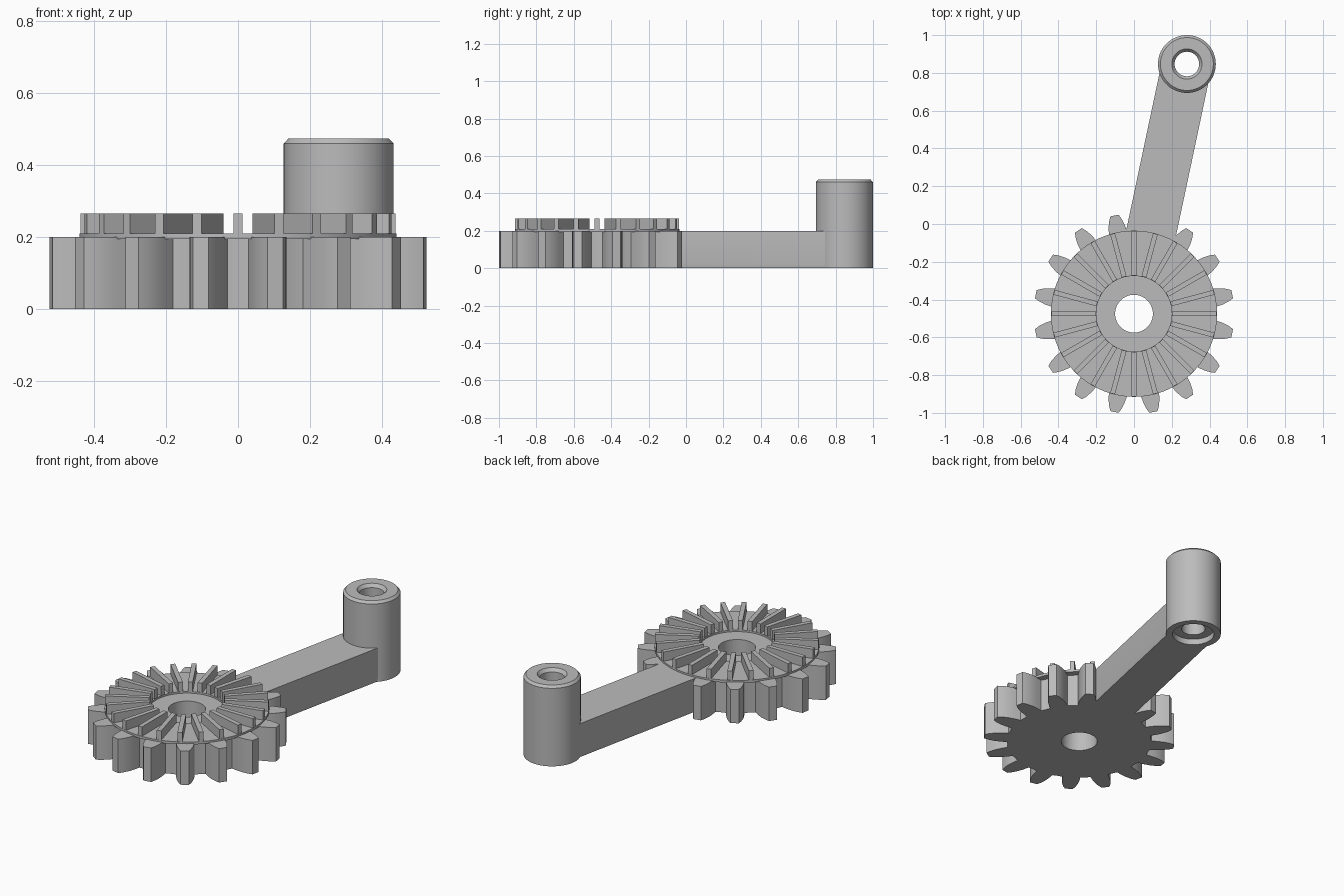
import bpy, bmesh, math
from mathutils import Matrix, Vector

cube = bpy.data.objects.get("Cube")
if cube:
    bpy.data.objects.remove(cube, do_unlink=True)

GEAR = Vector((0, -0.475, 0))
POST = Vector((0.28, 0.847, 0))
TAU = 2 * math.pi

grey = bpy.data.materials.new("plain grey")
grey.use_nodes = True
colour = (0.5, 0.5, 0.5, 1)
grey.diffuse_color = colour
grey.node_tree.nodes["Principled BSDF"].inputs["Base Color"].default_value = colour


def finish(name, bm, location):
    """Turn a bmesh into a named, shaded object."""
    bmesh.ops.recalc_face_normals(bm, faces=bm.faces)
    mesh = bpy.data.meshes.new(name)
    bm.to_mesh(mesh)
    bm.free()
    mesh.materials.append(grey)
    obj = bpy.data.objects.new(name, mesh)
    bpy.context.collection.objects.link(obj)
    obj.location = location
    bpy.ops.object.select_all(action='DESELECT')
    obj.select_set(True)
    bpy.context.view_layer.objects.active = obj
    bpy.ops.object.shade_smooth_by_angle(angle=math.radians(25))
    return obj


def skin_rings(bm, rings, closed=True):
    """Join rings of points with quads; closed also joins last to first."""
    rows = [[bm.verts.new(p) for p in ring] for ring in rings]
    n = len(rows[0])
    for k in range(len(rows) if closed else len(rows) - 1):
        a, b = rows[k], rows[(k + 1) % len(rows)]
        for i in range(n):
            j = (i + 1) % n
            bm.faces.new((a[i], a[j], b[j], b[i]))
    return rows


def lathe(name, profile, location, steps=72):
    """Spin a closed (radius, height) profile about z."""
    bm = bmesh.new()
    skin_rings(bm, [[(r * math.cos(TAU * i / steps), r * math.sin(TAU * i / steps), z)
                     for i in range(steps)] for r, z in profile])
    return finish(name, bm, location)


# Gear wheel: sixteen curved teeth around a plain bore
TEETH = 16
flank = [(0.40, 0.050), (0.44, 0.048), (0.47, 0.044), (0.505, 0.034), (0.53, 0.022)]
outline = []
for t in range(TEETH):
    axis = TAU * (t + 0.5) / TEETH
    tooth = [(r, -w) for r, w in flank] + [(r, w) for r, w in reversed(flank)]
    for r, w in tooth:
        outline.append((math.hypot(r, w), axis + math.atan2(w, r)))
    outline.append((0.40, axis + math.pi / TEETH))


def ring(points, z):
    return [(r * math.cos(a), r * math.sin(a), z) for r, a in points]


bore = [(0.10, a) for r, a in outline]
bm = bmesh.new()
skin_rings(bm, [ring(outline, 0), ring(outline, 0.2), ring(bore, 0.2), ring(bore, 0)])
finish("gear_wheel", bm, GEAR)

# Thin raised ring carrying the radial ribs
lathe("rib_plate", [(0.20, 0.195), (0.44, 0.195), (0.44, 0.21), (0.20, 0.21)], GEAR)

# Radial ribs
bm = bmesh.new()
for i in range(24):
    place = (Matrix.Rotation(TAU * i / 24, 4, 'Z') @ Matrix.Translation((0.32, 0, 0.235))
             @ Matrix.Diagonal((0.236, 0.026, 0.06, 1)))
    bmesh.ops.create_cube(bm, size=1, matrix=place)
finish("radial_ribs", bm, GEAR)

# Arm: straight bar with chamfered lower edges, its end hollowed to fit the post
reach = (POST - GEAR).length
bm = bmesh.new()


def arm_outline(half, z):
    start = math.asin(half / 0.14)
    pts = [(0.36, half, z), (0.36, -half, z)]
    for k in range(13):
        a = -start + 2 * start * k / 12
        pts.append((reach - 0.14 * math.cos(a), 0.14 * math.sin(a), z))
    return pts


rows = skin_rings(bm, [arm_outline(0.127, 0), arm_outline(0.132, 0.02),
                       arm_outline(0.132, 0.2)], closed=False)
bm.faces.new(rows[0])
bm.faces.new(rows[-1])
arm = finish("arm", bm, GEAR)
direction = POST - GEAR
arm.rotation_euler.z = math.atan2(direction.y, direction.x)

# Post: chamfered sleeve with a stepped bore
lathe("post", [(0.153, 0), (0.153, 0.46), (0.140, 0.474), (0.080, 0.474), (0.065, 0.455),
               (0.065, 0.035), (0.115, 0.035), (0.115, 0)], POST)
